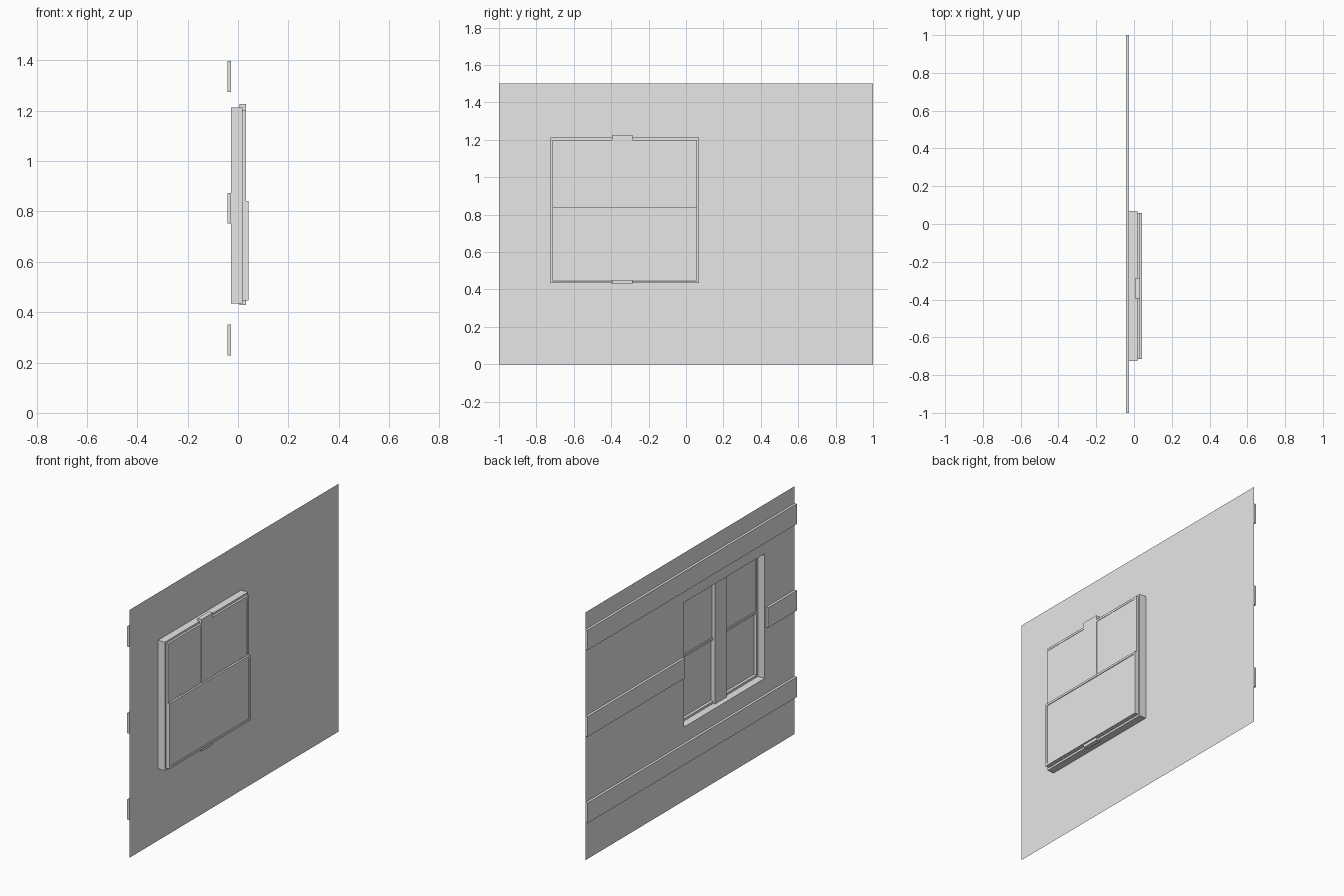
import bpy
import bmesh

cube = bpy.data.objects.get("Cube")
if cube:
    bpy.data.objects.remove(cube, do_unlink=True)

grey = bpy.data.materials.new("plain_grey")
grey.use_nodes = True
grey.diffuse_color = (0.8, 0.8, 0.8, 1)
grey.node_tree.nodes["Principled BSDF"].inputs["Base Color"].default_value = (0.8, 0.8, 0.8, 1)


def finish(name, bm):
    mesh = bpy.data.meshes.new(name)
    bm.to_mesh(mesh)
    bm.free()
    mesh.materials.append(grey)
    obj = bpy.data.objects.new(name, mesh)
    bpy.context.collection.objects.link(obj)
    return obj


def box(name, x, y, z):
    """Box from (low, high) ranges on each axis."""
    bm = bmesh.new()
    bmesh.ops.create_cube(bm, size=1)
    for v in bm.verts:
        v.co = [(r[0] + r[1]) / 2 + c * (r[1] - r[0]) for c, r in zip(v.co, (x, y, z))]
    return finish(name, bm)


def corners(bm, x, y, z):
    return [bm.verts.new((x, a, b)) for a, b in
            ((y[0], z[0]), (y[1], z[0]), (y[1], z[1]), (y[0], z[1]))]


def ring(name, x, outer, inner):
    """Rectangular ring facing +x; a flat sheet when x is one number, else solid."""
    bm = bmesh.new()
    xs = x if isinstance(x, tuple) else (x,)
    loops = [corners(bm, xs[-1], *outer), corners(bm, xs[-1], *inner)]
    if len(xs) == 2:
        loops += [corners(bm, xs[0], *inner), corners(bm, xs[0], *outer)]
        loops.append(loops[0])
    for a, b in zip(loops, loops[1:]):
        for i in range(4):
            j = (i + 1) % 4
            bm.faces.new((a[i], a[j], b[j], b[i]))
    return finish(name, bm)


def inset(rect, d):
    return tuple((lo + d, hi - d) for lo, hi in rect)


def sash(name, x, rect, pane_x):
    """Thin rim with a pane set inside it."""
    inner = inset(rect, RIM)
    ring(name + "_rim", x, rect, inner)
    box(name + "_pane", pane_x, *inner)


WALL_X = -0.027
RIM = 0.013
opening = ((-0.725, 0.07), (0.434, 1.212))

# Wall sheet with the window opening
ring("wall", WALL_X, ((-1, 1), (0, 1.5)), opening)

# Horizontal battens behind the wall, the middle one interrupted by the window
back = (-0.042, WALL_X)
box("lower_batten", back, (-1, 1), (0.228, 0.35))
box("upper_batten", back, (-1, 1), (1.275, 1.397))
box("middle_batten_front", back, (-1, opening[0][0]), (0.751, 0.873))
box("middle_batten_rear", back, (opening[0][1], 1), (0.751, 0.873))

# Window casing
ring("window_casing", (WALL_X, 0.018), opening, inset(opening, 0.012))

# Upper and lower sashes
sash_y = (-0.714, 0.059)
ring("sash_track", (0.018, 0.031), (sash_y, (0.447, 1.2)),
     inset((sash_y, (0.447, 1.2)), RIM))
sash("upper_sash", (0.02, 0.031), (sash_y, (0.83, 1.2)), (0.026, 0.029))
sash("lower_sash", (0.031, 0.042), (sash_y, (0.447, 0.842)), (0.035, 0.038))

# Central upright bar
box("center_mullion", (0.005, 0.0325), (-0.395, -0.285), (0.429, 1.227))
